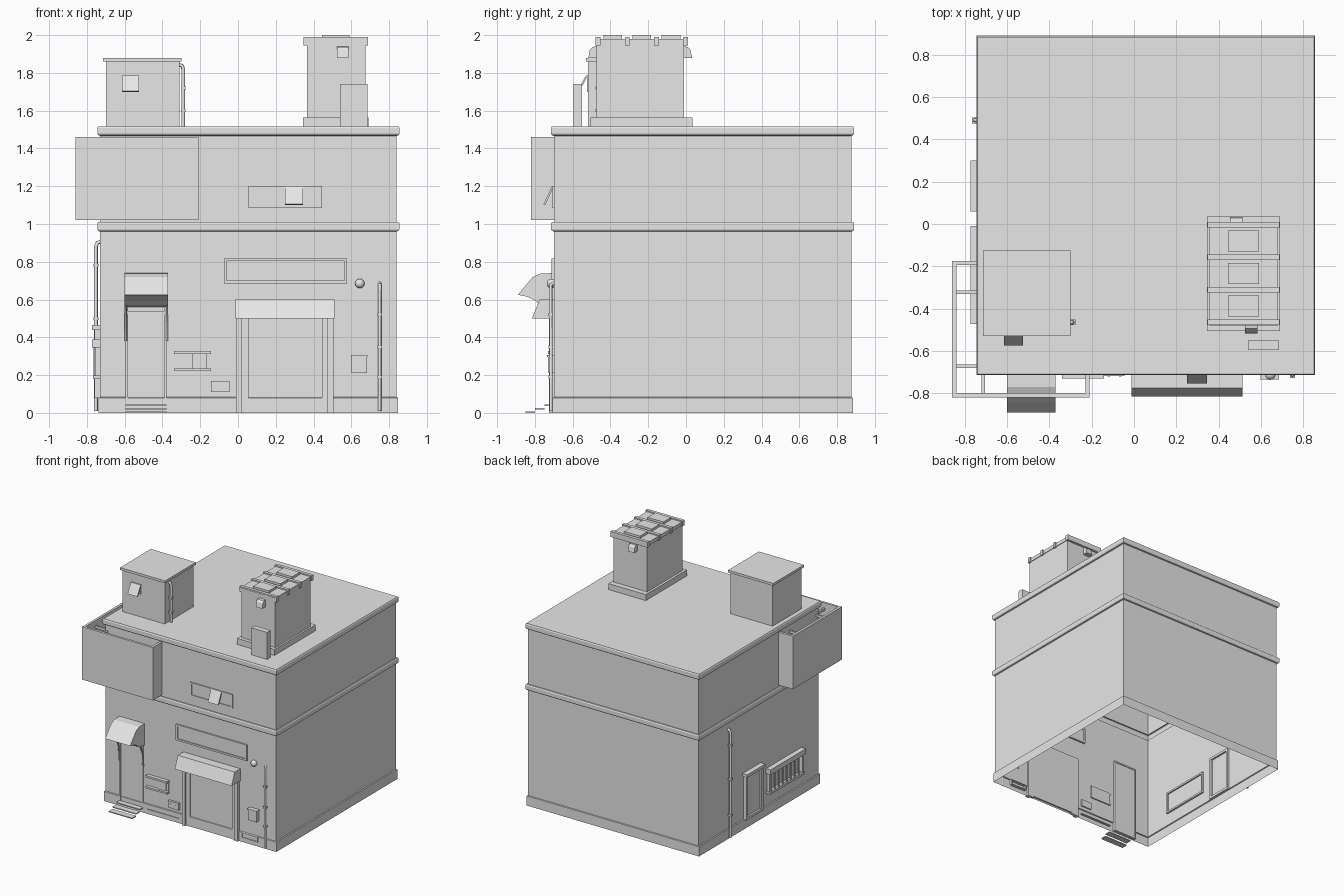
import bpy
import bmesh
from math import radians
from mathutils import Vector

# Remove only the default object
default = bpy.data.objects.get("Cube")
if default:
    bpy.data.objects.remove(default, do_unlink=True)

# One plain grey for every surface
grey = bpy.data.materials.new("plain_grey")
grey.use_nodes = True
colour = (0.8, 0.8, 0.8, 1)
grey.diffuse_color = colour
grey.node_tree.nodes["Principled BSDF"].inputs["Base Color"].default_value = colour

# Main wall planes
LEFT, RIGHT, FRONT, BACK = -0.73, 0.84, -0.7, 0.875
ROOF = 1.515


def finish(name, bm):
    """Turn a bmesh into a named grey object."""
    bmesh.ops.recalc_face_normals(bm, faces=bm.faces)
    mesh = bpy.data.meshes.new(name)
    bm.to_mesh(mesh)
    bm.free()
    mesh.materials.append(grey)
    obj = bpy.data.objects.new(name, mesh)
    bpy.context.collection.objects.link(obj)
    return obj


def boxes(name, ranges):
    """Several boxes in one object, each given as x, y and z ranges."""
    bm = bmesh.new()
    for spans in ranges:
        cube = bmesh.ops.create_cube(bm, size=1)["verts"]
        for v in cube:
            v.co = Vector([(a + b) / 2 + c * abs(b - a) for c, (a, b) in zip(v.co, spans)])
    return finish(name, bm)


def box(name, x, y, z):
    return boxes(name, [(x, y, z)])


def plate(name, x, z, depth):
    """Box standing out from the front wall."""
    return box(name, x, (FRONT - depth, FRONT + 0.01), z)


def frame_parts(u, z, t):
    """Four border strips of a rectangle."""
    return [((u[0], u[0] + t), z), ((u[1] - t, u[1]), z),
            ((u[0] + t, u[1] - t), (z[0], z[0] + t)),
            ((u[0] + t, u[1] - t), (z[1] - t, z[1]))]


def front_frame(name, x, z, t, depth):
    y = (FRONT - depth, FRONT + 0.015)
    return boxes(name, [(u, y, w) for u, w in frame_parts(x, z, t)])


def side_frame(name, y, z, t, depth):
    x = (LEFT - depth, LEFT + 0.015)
    return boxes(name, [(x, u, w) for u, w in frame_parts(y, z, t)])


def prism(name, outline, x):
    """Extrude a (y, z) outline along x."""
    bm = bmesh.new()
    face = bm.faces.new([bm.verts.new((x[0], y, z)) for y, z in outline])
    new = bmesh.ops.extrude_face_region(bm, geom=[face])["geom"]
    for v in new:
        if isinstance(v, bmesh.types.BMVert):
            v.co.x = x[1]
    return finish(name, bm)


def pipe(name, points, radius):
    """Round tube along a path."""
    curve = bpy.data.curves.new(name, "CURVE")
    curve.dimensions = "3D"
    curve.bevel_depth = radius
    curve.bevel_resolution = 2
    curve.use_fill_caps = True
    spline = curve.splines.new("POLY")
    spline.points.add(len(points) - 1)
    for p, co in zip(spline.points, points):
        p.co = (*co, 1)
    curve.materials.append(grey)
    obj = bpy.data.objects.new(name, curve)
    bpy.context.collection.objects.link(obj)
    bpy.ops.object.select_all(action="DESELECT")
    obj.select_set(True)
    bpy.context.view_layer.objects.active = obj
    bpy.ops.object.convert(target="MESH")
    bpy.ops.object.shade_smooth_by_angle(angle=radians(50))


def clamps(name, x, y, heights, r):
    boxes(name, [((x - r, x + r), (y - r, y + r), (z - 0.008, z + 0.008)) for z in heights])


# Hollow building shell: plinth, walls, two ledges and a flat roof, open below
def ledge(z):
    return [(0, z), (0.01, z + 0.003), (0.015, z + 0.012), (0.015, z + 0.042), (0.01, z + 0.05)]


profile = [(0.008, 0), (0.008, 0.08), (0, 0.083)]
profile += ledge(0.96) + [(0, 1.01)] + ledge(1.467) + [(0.004, ROOF)]
bm = bmesh.new()
rings = []
for out, z in profile:
    corners = [(LEFT - out, FRONT - out), (RIGHT + out, FRONT - out),
               (RIGHT + out, BACK + out), (LEFT - out, BACK + out)]
    rings.append([bm.verts.new((x, y, z)) for x, y in corners])
for low, high in zip(rings, rings[1:]):
    for i in range(4):
        j = (i + 1) % 4
        bm.faces.new((low[i], low[j], high[j], high[i]))
bm.faces.new(rings[-1])
finish("building_shell", bm)

# Corner billboard: front, side and end panels with struts to the wall
sign_z = (1.02, 1.46)
boxes("corner_billboard", [
    ((-0.86, -0.21), (-0.82, -0.8), sign_z),
    ((-0.86, -0.84), (-0.8, -0.175), sign_z),
    ((-0.23, -0.21), (-0.8, FRONT), sign_z),
    ((-0.84, LEFT), (-0.195, -0.175), sign_z)])
for name, z in (("upper", 1.4), ("lower", 1.06)):
    height = (z, z + 0.02)
    boxes(name + "_billboard_struts", [
        ((-0.84, LEFT), (-0.33, -0.315), height),
        ((-0.84, LEFT), (-0.68, -0.665), height),
        ((-0.72, -0.705), (-0.8, FRONT), height)])

# Roof hut with cap, open flap and pipe
box("roof_hut", (-0.7, -0.31), (-0.52, -0.14), (ROOF, 1.86))
box("roof_hut_cap", (-0.715, -0.3), (-0.53, -0.125), (1.86, 1.88))
prism("roof_hut_flap", [(-0.52, 1.785), (-0.53, 1.785), (-0.575, 1.705), (-0.565, 1.7)],
      (-0.615, -0.525))
front_z = (1.7, 1.78)
box("roof_hut_window", (-0.61, -0.53), (-0.524, -0.51), front_z)
pipe("roof_pipe", [(-0.29, -0.465, ROOF), (-0.29, -0.465, 1.82), (-0.295, -0.465, 1.838),
                   (-0.32, -0.465, 1.845)], 0.01)
clamps("roof_pipe_clamps", -0.29, -0.465, (1.6, 1.72), 0.013)

# Chimney block
box("chimney_base", (0.345, 0.69), (-0.505, 0.035), (ROOF, 1.565))
box("chimney_body", (0.365, 0.675), (-0.475, -0.01), (1.56, 1.955))
box("chimney_cap", (0.355, 0.68), (-0.48, 0), (1.95, 1.98))
bars, lids = [], []
for i in range(4):
    y = -0.465 + i * 0.154
    bars.append(((0.348, 0.688), (y - 0.013, y + 0.013), (1.945, 1.99)))
    if i < 3:
        lids.append(((0.445, 0.59), (y + 0.027, y + 0.127), (1.97, 2)))
boxes("chimney_bars", bars)
boxes("chimney_lids", lids)
box("roof_cabinet", (0.54, 0.685), (-0.595, -0.55), (ROOF, 1.74))

# Rounded vent hoods on the chimney's front and back
for name, wall, way, x in (("front_vent_hood", -0.475, -1, (0.525, 0.585)),
                           ("back_vent_hood", -0.01, 1, (0.455, 0.512))):
    hood = [(0, 1.88), (0, 1.94), (0.02, 1.937), (0.034, 1.92), (0.042, 1.88)]
    prism(name, [(wall + way * d, z) for d, z in hood], x)

# Upper window with a tilted flap
front_frame("upper_window_frame", (0.055, 0.445), (1.085, 1.2), 0.012, 0.008)
plate("upper_window_glass", (0.065, 0.435), (1.095, 1.19), 0.002)
prism("upper_window_flap", [(-0.7, 1.2), (-0.71, 1.2), (-0.755, 1.105), (-0.745, 1.1)],
      (0.25, 0.345))

# Fascia board over the wide door
front_frame("fascia_frame", (-0.075, 0.578), (0.685, 0.818), 0.015, 0.012)
plate("fascia_panel", (-0.065, 0.565), (0.695, 0.81), 0.004)

# Wide door with stepped jambs and awning
plate("wide_door", (0.055, 0.445), (0.01, 0.52), 0.003)
for name, outer, middle, inner in (("left_jamb", 0.505, 0.475, 0.445),
                                   ("right_jamb", -0.01, 0.02, 0.055)):
    plate(name + "_outer", sorted((outer, middle)), (0, 0.52), 0.025)
    plate(name + "_inner", sorted((middle, inner)), (0, 0.52), 0.012)
prism("wide_awning", [(FRONT, 0.6), (-0.775, 0.6), (-0.815, 0.5), (FRONT, 0.5)], (-0.012, 0.512))

# Narrow door with transom, hood and metal steps
front_frame("narrow_door_frame", (-0.595, -0.378), (0.01, 0.64), 0.012, 0.012)
plate("narrow_door", (-0.585, -0.39), (0.02, 0.525), 0.004)
plate("transom_bar", (-0.585, -0.388), (0.522, 0.54), 0.01)
plate("transom_glass", (-0.585, -0.39), (0.54, 0.63), 0.002)
prism("curved_hood", [(FRONT, 0.74), (-0.77, 0.738), (-0.81, 0.72), (-0.845, 0.68),
                      (-0.89, 0.625), (-0.84, 0.615), (-0.8, 0.595), (-0.77, 0.57), (FRONT, 0.56)],
      (-0.6, -0.37))
for name, x in (("left_hood_bracket", -0.376), ("right_hood_bracket", -0.594)):
    pipe(name, [(x, -0.79, 0.6), (x, -0.745, 0.56), (x, -0.718, 0.5), (x, -0.71, 0.38)], 0.006)
boxes("narrow_door_steps", [
    ((-0.595, -0.378), (FRONT - 0.05 * (i + 1), FRONT - 0.05 * i), (z, z + 0.008))
    for i, z in enumerate((0.036, 0.018, 0))])

# Serving hatch with two shelves, socket box and floor vents
plate("hatch_panel", (-0.335, -0.145), (0.23, 0.32), 0.004)
plate("hatch_top_shelf", (-0.34, -0.142), (0.312, 0.328), 0.03)
plate("hatch_bottom_shelf", (-0.34, -0.142), (0.222, 0.236), 0.03)
plate("hatch_shutter", (-0.24, -0.165), (0.236, 0.312), 0.012)
plate("socket_box", (-0.142, -0.045), (0.11, 0.168), 0.018)
for name, x in (("left_socket", -0.07), ("right_socket", -0.125)):
    plate(name, (x, x + 0.012), (0.13, 0.148), 0.022)
plate("long_floor_vent", (-0.34, -0.045), (0.036, 0.042), 0.014)
front_frame("small_floor_vent", (0.53, 0.68), (0.035, 0.08), 0.006, 0.014)

# Meter box and round wall lamp
plate("meter_box", (0.602, 0.682), (0.21, 0.296), 0.03)
plate("meter_box_lid", (0.598, 0.686), (0.295, 0.306), 0.036)
bm = bmesh.new()
bmesh.ops.create_uvsphere(bm, u_segments=16, v_segments=10, radius=0.025)
lamp = finish("wall_lamp", bm)
lamp.location = (0.645, FRONT - 0.012, 0.685)
lamp.data.shade_smooth()

# Drainpipes on the front and on the side
pipe("front_drainpipe", [(0.75, FRONT - 0.015, 0.01), (0.75, FRONT - 0.015, 0.68),
                         (0.75, FRONT + 0.01, 0.69)], 0.009)
clamps("front_pipe_clamps", 0.75, FRONT - 0.015, (0.19, 0.35, 0.52), 0.012)
pipe("side_drainpipe", [(-0.752, 0.49, 0.01), (-0.752, 0.49, 0.88), (-0.745, 0.49, 0.9),
                        (LEFT + 0.01, 0.49, 0.91)], 0.01)
clamps("side_pipe_clamps", -0.752, 0.49, (0.2, 0.5, 0.78), 0.014)

# Side door with lintel
side_frame("side_door_frame", (0.07, 0.29), (0.08, 0.45), 0.02, 0.03)
box("side_door", (LEFT - 0.015, LEFT), (0.08, 0.28), (0.08, 0.44))
box("side_door_lintel", (-0.772, LEFT), (0.06, 0.3), (0.44, 0.465))

# Barred side window with lintel
side_frame("side_window_frame", (-0.46, -0.02), (0.185, 0.37), 0.015, 0.025)
box("side_window_glass", (LEFT - 0.004, LEFT + 0.004), (-0.45, -0.03), (0.195, 0.36))
box("side_window_lintel", (-0.772, LEFT), (-0.472, -0.01), (0.345, 0.388))
box("side_window_sill", (-0.768, LEFT), (-0.47, -0.012), (0.18, 0.198))
boxes("side_window_bars", [
    ((-0.765, -0.757), (y, y + 0.008), (0.19, 0.35))
    for y in [-0.45 + 0.052 * i for i in range(9)]])
